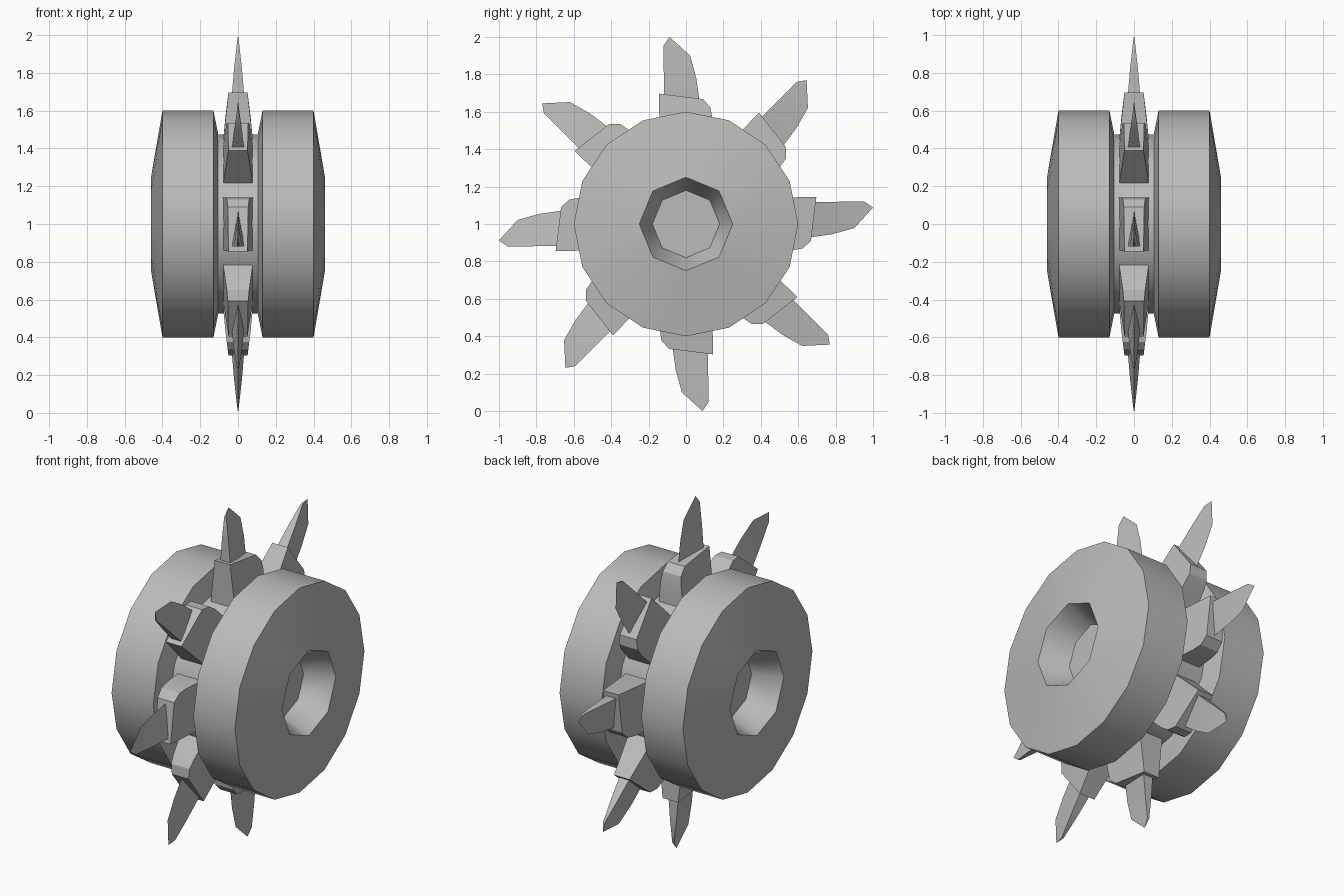
import bpy, bmesh, math

if "Cube" in bpy.data.objects:
    bpy.data.objects.remove(bpy.data.objects["Cube"], do_unlink=True)

CENTRE_Z = 1.0
GREY = (0.5, 0.5, 0.5, 1.0)

mat = bpy.data.materials.new("plain grey")
mat.use_nodes = True
mat.diffuse_color = GREY
mat.node_tree.nodes["Principled BSDF"].inputs["Base Color"].default_value = GREY


def finish(name, bm, smooth_angle):
    """Turn a bmesh into a shaded object at the hub height."""
    bmesh.ops.recalc_face_normals(bm, faces=bm.faces)
    mesh = bpy.data.meshes.new(name)
    bm.to_mesh(mesh)
    bm.free()
    mesh.materials.append(mat)
    obj = bpy.data.objects.new(name, mesh)
    obj.location.z = CENTRE_Z
    bpy.context.collection.objects.link(obj)
    bpy.ops.object.select_all(action='DESELECT')
    obj.select_set(True)
    bpy.context.view_layer.objects.active = obj
    bpy.ops.object.shade_smooth_by_angle(angle=math.radians(smooth_angle))
    return obj


def ring(bm, x, radius, sides):
    step = 2 * math.pi / sides
    return [bm.verts.new((x, radius * math.sin(i * step), radius * math.cos(i * step)))
            for i in range(sides)]


def bridge(bm, a, b):
    """Join two rings; the first may have twice as many sides."""
    n, m = len(a), len(b)
    for i in range(n):
        j = (i + 1) % n
        if n == m:
            bm.faces.new((a[i], a[j], b[j], b[i]))
        elif i % 2 == 0:
            bm.faces.new((a[i], a[j], b[i // 2]))
        else:
            k = i // 2
            bm.faces.new((a[i], b[(k + 1) % m], b[k]))
            bm.faces.new((a[i], a[j], b[(k + 1) % m]))


# Wheel: grooved middle, two wide rims, octagonal recess on each side
bm = bmesh.new()
grooves = []
for side in (1, -1):
    groove = ring(bm, side * 0.105, 0.475, 16)
    rings = [groove,
             ring(bm, side * 0.13, 0.6, 16),
             ring(bm, side * 0.40, 0.6, 16),
             ring(bm, side * 0.46, 0.25, 8),
             ring(bm, side * 0.30, 0.18, 8)]
    for a, b in zip(rings, rings[1:]):
        bridge(bm, a, b)
    bm.faces.new(rings[-1])
    grooves.append(groove)
bridge(bm, *grooves)
finish("wheel", bm, 50)

# Side outline of a tooth socket: (offset along the rim, distance from the hub)
SOCKET = [(-0.14, 0.43), (0.14, 0.43), (0.14, 0.57),
          (0.13, 0.625), (0.09, 0.668), (-0.145, 0.697)]


def placed(bm, x, t, r, angle):
    c, s = math.cos(angle), math.sin(angle)
    return bm.verts.new((x, t * c - r * s, t * s + r * c))


def socket(angle):
    bm = bmesh.new()
    loops = []
    for side in (1, -1):
        loops.append([placed(bm, side * (0.08 - 0.03 * max(0, r - 0.46) / 0.24), t, r, angle)
                      for t, r in SOCKET])
        bm.faces.new(loops[-1])
    bridge(bm, *loops)
    return bm


def spike(angle):
    """Three-sided claw: flat back, ridged front, leaning to a point."""
    bm = bmesh.new()
    levels = []
    for half, back, ridge_t, back_r, ridge_r in [
            (0.036, -0.117, 0.075, 0.64, 0.64),
            (0.021, -0.119, 0.055, 0.82, 0.78),
            (0.006, -0.119, 0.022, 0.955, 0.9)]:
        levels.append([placed(bm, half, back, back_r, angle),
                       placed(bm, 0, ridge_t, ridge_r, angle),
                       placed(bm, -half, back, back_r, angle)])
    for a, b in zip(levels, levels[1:]):
        bridge(bm, a, b)
    tip = placed(bm, 0, -0.088, 1.0, angle)
    top = levels[-1]
    for i in range(3):
        bm.faces.new((top[i], top[(i + 1) % 3], tip))
    bm.faces.new(levels[0])
    return bm


# Eight teeth around the groove
for i in range(8):
    a = i * math.pi / 4
    finish(f"tooth_socket_{i + 1}", socket(a), 30)
    finish(f"tooth_spike_{i + 1}", spike(a), 50)
